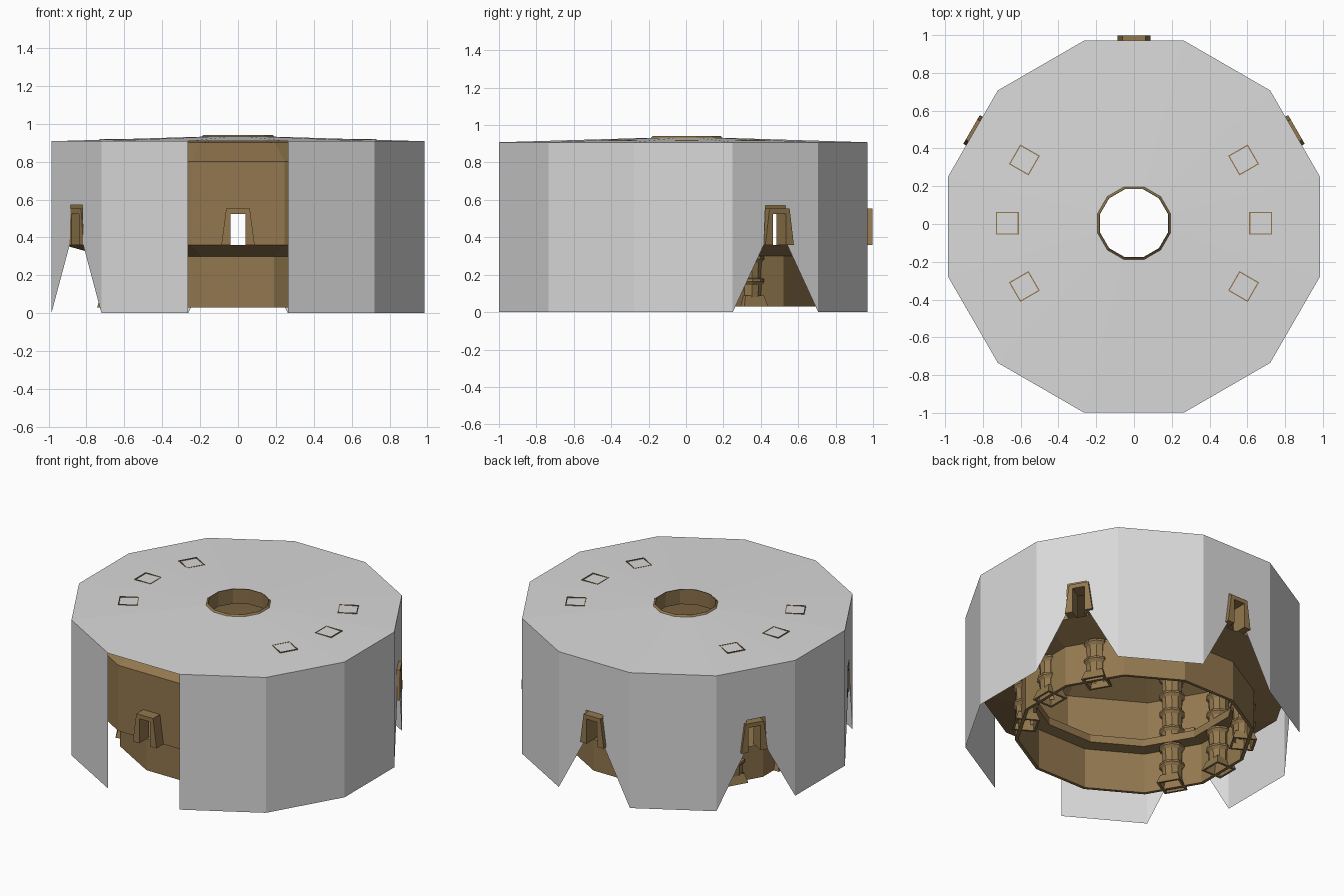
import bpy, bmesh, math
from mathutils import Vector

if "Cube" in bpy.data.objects:
    bpy.data.objects.remove(bpy.data.objects["Cube"])

def material(name, rgb):
    m = bpy.data.materials.new(name)
    m.diffuse_color = (*rgb, 1)
    m.use_nodes = True
    m.node_tree.nodes["Principled BSDF"].inputs["Base Color"].default_value = m.diffuse_color
    return m

GREY = material("pale grey", (0.70, 0.70, 0.70))
WOOD = material("brown wood", (0.29, 0.187, 0.077))

def finish(bm, name, mat, recalc=False):
    if recalc:
        bmesh.ops.recalc_face_normals(bm, faces=bm.faces)
    me = bpy.data.meshes.new(name)
    bm.to_mesh(me)
    bm.free()
    me.materials.append(mat)
    ob = bpy.data.objects.new(name, me)
    bpy.context.collection.objects.link(ob)
    return ob

def lathe(bm, profile, n=12, centre=(0, 0), turn=0.0):
    """Sheet around a vertical axis; profile holds (distance to flat side, z)."""
    k = 1 / math.cos(math.pi / n)
    rings = []
    for a, z in profile:
        ring = []
        for i in range(n):
            t = turn + (i + 0.5) * 2 * math.pi / n
            ring.append(bm.verts.new((centre[0] + a * k * math.cos(t),
                                      centre[1] + a * k * math.sin(t), z)))
        rings.append(ring)
    for lo, hi in zip(rings, rings[1:]):
        for i in range(n):
            j = (i + 1) % n
            bm.faces.new((lo[i], lo[j], hi[j], hi[i]))

def panel(bm, deg, dist, outline, cy, depth=0.0):
    """Flat outline (sideways, z) standing at a distance in one direction."""
    a = math.radians(deg)
    out = Vector((math.cos(a), math.sin(a), 0))
    side = Vector((-math.sin(a), math.cos(a), 0))
    base = Vector((0, cy, 0)) + out * dist
    f = bm.faces.new([bm.verts.new(base + side * s + Vector((0, 0, z)))
                      for s, z in outline])
    if depth:
        ext = bmesh.ops.extrude_face_region(bm, geom=[f], use_keep_orig=True)
        bmesh.ops.translate(bm, vec=out * depth,
                            verts=[g for g in ext["geom"] if isinstance(g, bmesh.types.BMVert)])

def mirrored(half):
    """Complete a right-hand half outline (bottom to top) with its mirror."""
    return half + [(-s, z) for s, z in reversed(half)]

T = math.tan(math.pi / 12)
SHELL, WALL = 0.985, 0.92
SHELL_Y, BODY_Y = -0.014, 0.004
WINDOWS = (30, 90, 150, 210, 270)

# Grey outer shell: plain panels, notched panels, and an open front
bm = bmesh.new()
w = SHELL * T
for deg in range(0, 360, 30):
    if deg == 270:
        continue
    if deg in WINDOWS:
        shape = [(w, 0), (w, 0.908), (-w, 0.908), (-w, 0),
                 (-0.072, 0.36), (-0.062, 0.57), (0.062, 0.57), (0.072, 0.36)]
    else:
        shape = [(-w, 0), (w, 0), (w, 0.908), (-w, 0.908)]
    panel(bm, deg, SHELL, shape, SHELL_Y)
finish(bm, "outer_shell", GREY)

# Shallow grey roof with a central hole
bm = bmesh.new()
lathe(bm, [(SHELL, 0.908), (0.193, 0.932)], centre=(0, SHELL_Y))
for v in bm.verts:
    if v.co.z > 0.92:
        v.co.y += BODY_Y - SHELL_Y
finish(bm, "roof", GREY)

# Wooden body: lower ring, sloped underside, sloped top, ceiling and floor
bm = bmesh.new()
c = (0, BODY_Y)
lathe(bm, [(0.685, 0.30), (0.685, 0.03), (0.705, 0.03), (0.705, 0.30), (WALL, 0.36)], centre=c)
lathe(bm, [(WALL, 0.80), (0.73, 0.90), (0.19, 0.92)], centre=c)
lathe(bm, [(0.685, 0.30), (0.61, 0.31), (0.61, 0.36), (WALL, 0.36)], centre=c)
finish(bm, "body_frame", WOOD)

# Upper wall with window openings
bm = bmesh.new()
w = WALL * T
for deg in range(0, 360, 30):
    if deg in WINDOWS:
        shape = [(w, 0.36), (w, 0.80), (-w, 0.80), (-w, 0.36),
                 (-0.04, 0.36), (-0.04, 0.525), (0.04, 0.525), (0.04, 0.36)]
    else:
        shape = [(-w, 0.36), (w, 0.36), (w, 0.80), (-w, 0.80)]
    panel(bm, deg, WALL, shape, BODY_Y)
finish(bm, "upper_wall", WOOD)

# Projecting window frames with splayed legs
arch = [(0.04, 0.36), (0.088, 0.36), (0.062, 0.553), (-0.062, 0.553),
        (-0.088, 0.36), (-0.04, 0.36), (-0.04, 0.525), (0.04, 0.525)]
for deg in WINDOWS:
    bm = bmesh.new()
    panel(bm, deg, 0.89, arch, BODY_Y, depth=0.103)
    finish(bm, f"window_frame_{deg}", WOOD, True)

# Collar around the roof hole
bm = bmesh.new()
lathe(bm, [(0.195, 0.84), (0.195, 0.928), (0.182, 0.942), (0.180, 0.942), (0.185, 0.84)], centre=c)
finish(bm, "roof_collar", WOOD)

# Ribbed pillars with square feet and square heads showing at the roof
STEPS, LOW, HIGH = 7, 0.06, 0.91
step = (HIGH - LOW) / STEPS
ribs = []
for i in range(STEPS):
    z = LOW + i * step
    ribs += [(0.058, z), (0.062, z + step * 0.7), (0.076, z + step * 0.85), (0.074, z + step * 0.97)]
ribs.append((0.058, HIGH))
for deg in (-30, 0, 30, 150, 180, 210):
    a = math.radians(deg)
    p = (0.67 * math.cos(a), BODY_Y + 0.67 * math.sin(a))
    bm = bmesh.new()
    lathe(bm, ribs, 10, p, a)
    lathe(bm, [(0.05, 0.09), (0.06, 0.03), (0.074, 0.03), (0.056, 0.09)], 4, p, a)
    lathe(bm, [(0.06, 0.88), (0.06, 0.921), (0.054, 0.921), (0.054, 0.88)], 4, p, a)
    finish(bm, f"pillar_{deg % 360}", WOOD)
